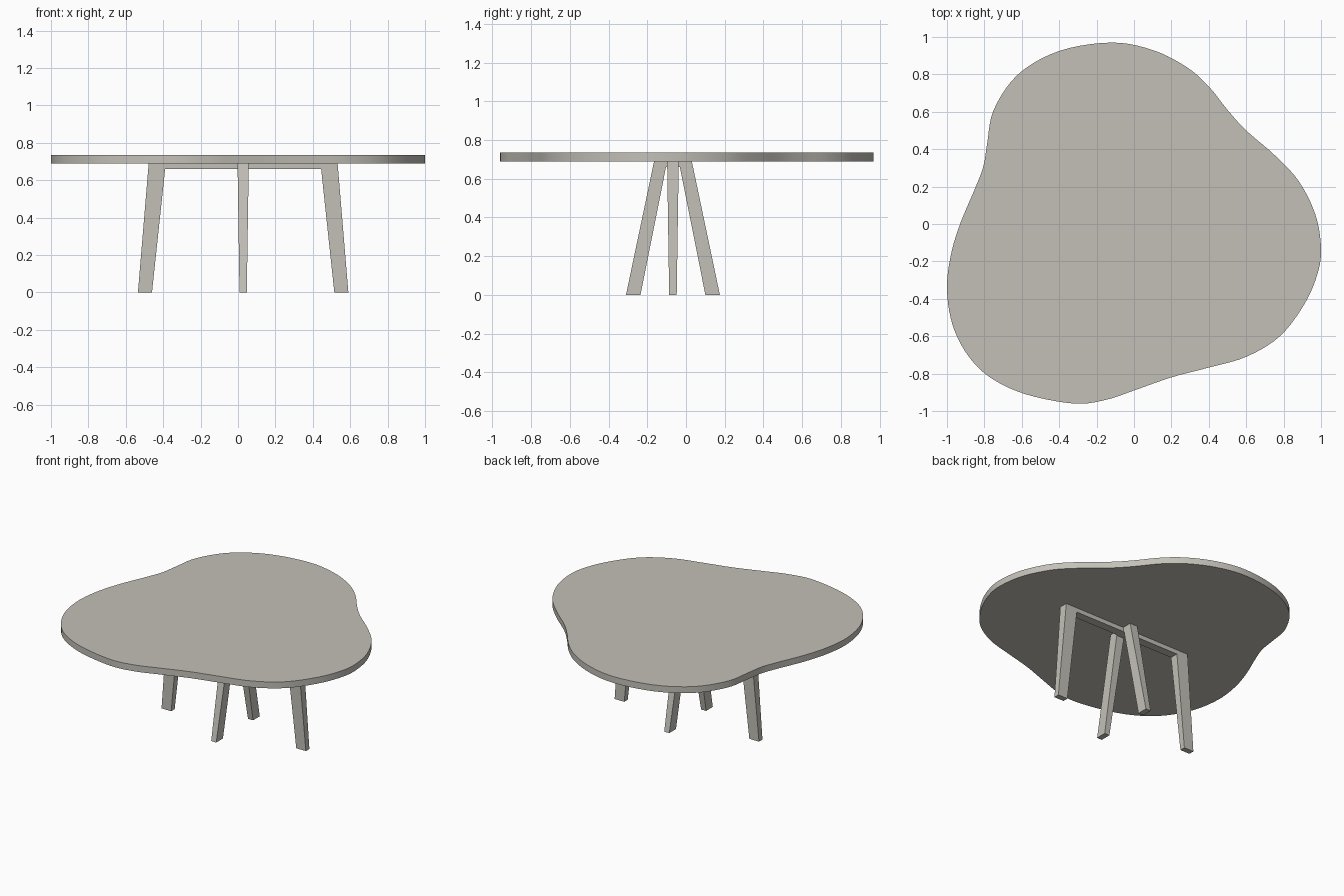
import bpy, bmesh, math
from mathutils import Vector

if "Cube" in bpy.data.objects:
    bpy.data.objects.remove(bpy.data.objects["Cube"])

mat = bpy.data.materials.new("warm grey")
mat.diffuse_color = (0.55, 0.53, 0.48, 1)
mat.use_nodes = True
mat.node_tree.nodes["Principled BSDF"].inputs["Base Color"].default_value = mat.diffuse_color

TOP_Z, UNDER_Z, BAR_Z = 0.735, 0.69, 0.66
CENTRE = Vector((0.0275, -0.0675, 0))


def finish(name, bm):
    bmesh.ops.recalc_face_normals(bm, faces=bm.faces[:])
    mesh = bpy.data.meshes.new(name)
    bm.to_mesh(mesh)
    bm.free()
    mesh.materials.append(mat)
    ob = bpy.data.objects.new(name, mesh)
    bpy.context.collection.objects.link(ob)
    return ob


def smooth_loop(pts, steps=5):
    """Closed Catmull-Rom curve through the points."""
    out, n = [], len(pts)
    for i in range(n):
        a, b, c, d = (Vector(pts[(i + k) % n]) for k in (-1, 0, 1, 2))
        for s in range(steps):
            t = s / steps
            out.append(0.5 * (2 * b + (c - a) * t + (2 * a - 5 * b + 4 * c - d) * t * t
                              + (3 * b - a - 3 * c + d) * t ** 3))
    return out


def prism(bm, loop_a, loop_b):
    """Closed solid between two matching loops."""
    a = [bm.verts.new(p) for p in loop_a]
    b = [bm.verts.new(p) for p in loop_b]
    bm.faces.new(a)
    bm.faces.new(b)
    for i in range(len(a)):
        j = (i + 1) % len(a)
        bm.faces.new((a[i], a[j], b[j], b[i]))


# Tabletop: free-form pebble outline
outline = [(-0.12, 0.97), (-0.40, 0.925), (-0.62, 0.80), (-0.75, 0.61), (-0.785, 0.43),
           (-0.805, 0.31), (-0.85, 0.19), (-0.93, 0.0), (-0.98, -0.17), (-1.0, -0.35),
           (-0.97, -0.54), (-0.89, -0.70), (-0.77, -0.82), (-0.58, -0.91), (-0.32, -0.96),
           (-0.15, -0.94), (0.0, -0.89), (0.2, -0.82), (0.39, -0.77), (0.60, -0.71),
           (0.78, -0.60), (0.91, -0.43), (0.98, -0.27), (1.0, -0.13), (0.97, 0.05),
           (0.88, 0.23), (0.75, 0.37), (0.60, 0.50), (0.50, 0.61), (0.40, 0.735),
           (0.28, 0.84), (0.10, 0.93)]
loop = smooth_loop(outline)
bm = bmesh.new()
prism(bm, [(p.x, p.y, UNDER_Z) for p in loop], [(p.x, p.y, TOP_Z) for p in loop])
top = finish("tabletop", bm)
bpy.context.view_layer.objects.active = top
top.select_set(True)
bpy.ops.object.shade_smooth_by_angle(angle=math.radians(30))
top.select_set(False)


# Leg frames: splayed arch profile whose thickness tapers to the floor
def leg_frame(name, along, across, top_out, top_in, foot_out, foot_in):
    half = [(foot_in, 0), (foot_out, 0), (top_out, UNDER_Z)]
    profile = ([(top_in, BAR_Z)] + half
               + [(-u, z) for u, z in reversed(half)] + [(-top_in, BAR_Z)])

    def side(s):
        return [CENTRE + along * u + across * s * (0.0195 + 0.0105 * z / UNDER_Z)
                + Vector((0, 0, z)) for u, z in profile]

    bm = bmesh.new()
    prism(bm, side(-1), side(1))
    finish(name, bm)


X, Y = Vector((1, 0, 0)), Vector((0, 1, 0))
leg_frame("wide_leg_frame", X, Y, 0.505, 0.417, 0.5625, 0.4875)
leg_frame("narrow_leg_frame", Y, X, 0.0975, 0.036, 0.2425, 0.1675)
